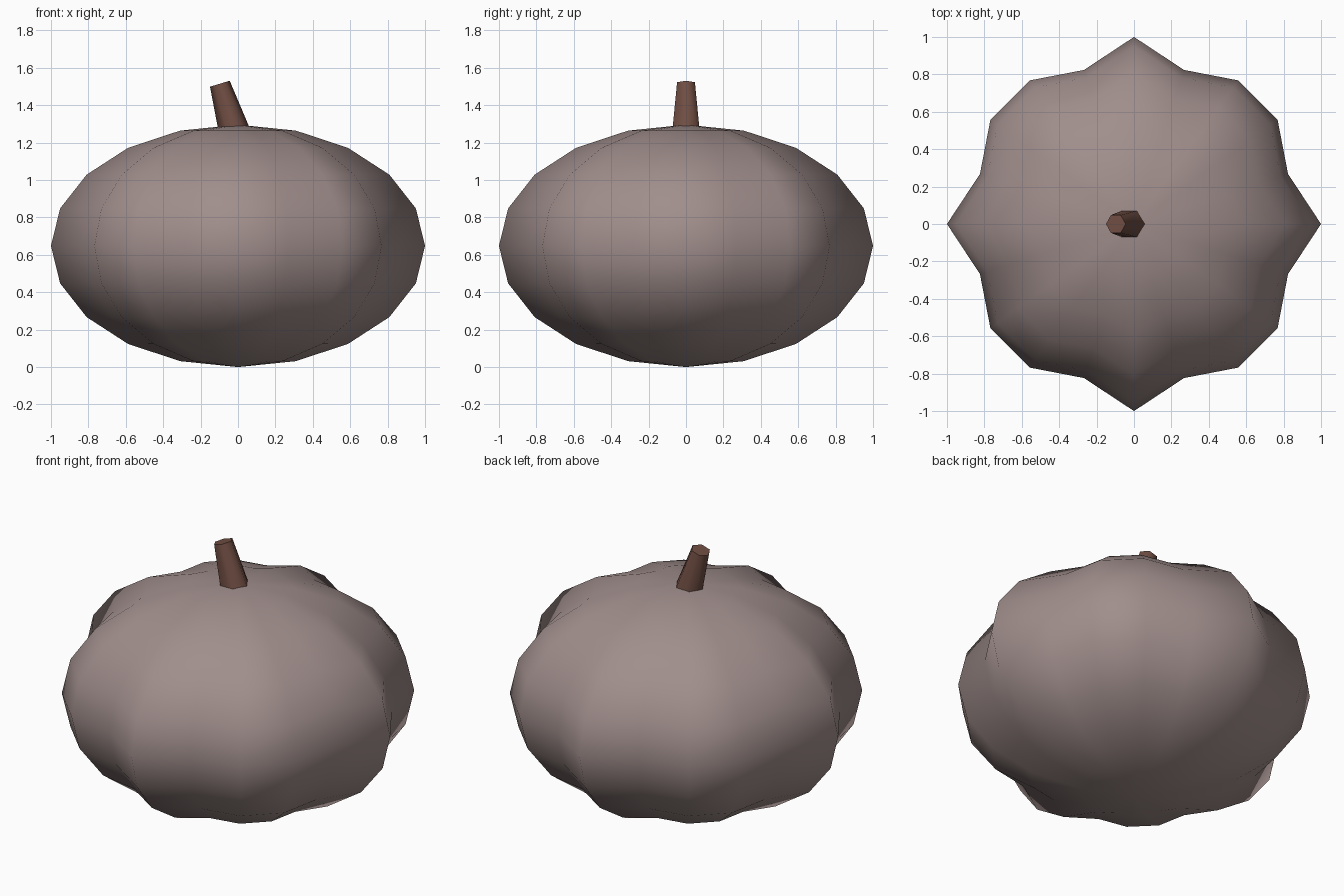
import bpy
import math
from mathutils import Vector

if "Cube" in bpy.data.objects:
    bpy.data.objects.remove(bpy.data.objects["Cube"], do_unlink=True)


def make_material(name, rgb):
    mat = bpy.data.materials.new(name)
    mat.use_nodes = True
    color = (*rgb, 1.0)
    mat.diffuse_color = color
    mat.node_tree.nodes["Principled BSDF"].inputs["Base Color"].default_value = color
    return mat


def finish(obj, name, mat, angle):
    obj.name = name
    obj.data.materials.append(mat)
    bpy.ops.object.shade_smooth_by_angle(angle=math.radians(angle))


skin = make_material("dusty grey skin", (0.35, 0.27, 0.26))
bark = make_material("brown stem", (0.16, 0.075, 0.055))

# Ribbed, squashed pumpkin body
HALF_HEIGHT = 0.648
RIB = 0.08
bpy.ops.mesh.primitive_uv_sphere_add(segments=20, ring_count=10, radius=1)
body = bpy.context.object
for v in body.data.vertices:
    theta = math.atan2(v.co.y, v.co.x)
    swell = (1 + RIB * math.cos(8 * theta)) / (1 + RIB)
    v.co = (v.co.x * swell, v.co.y * swell, (v.co.z + 1) * HALF_HEIGHT)
finish(body, "pumpkin_body", skin, 80)

# Tapered six-sided stem leaning to one side, its foot sunk in the body
LENGTH = 0.33
lean = Vector((-0.29, 0, 0.957)).normalized()
top = Vector((-0.097, 0, 1.515))
bpy.ops.mesh.primitive_cone_add(
    vertices=6, radius1=0.09, radius2=0.055, depth=LENGTH,
    location=top - lean * LENGTH / 2)
stem = bpy.context.object
# Put corners on the x axis, then tilt
for v in stem.data.vertices:
    v.co.x, v.co.y = v.co.y, -v.co.x
stem.rotation_euler.y = math.atan2(lean.x, lean.z)
finish(stem, "stem", bark, 65)
